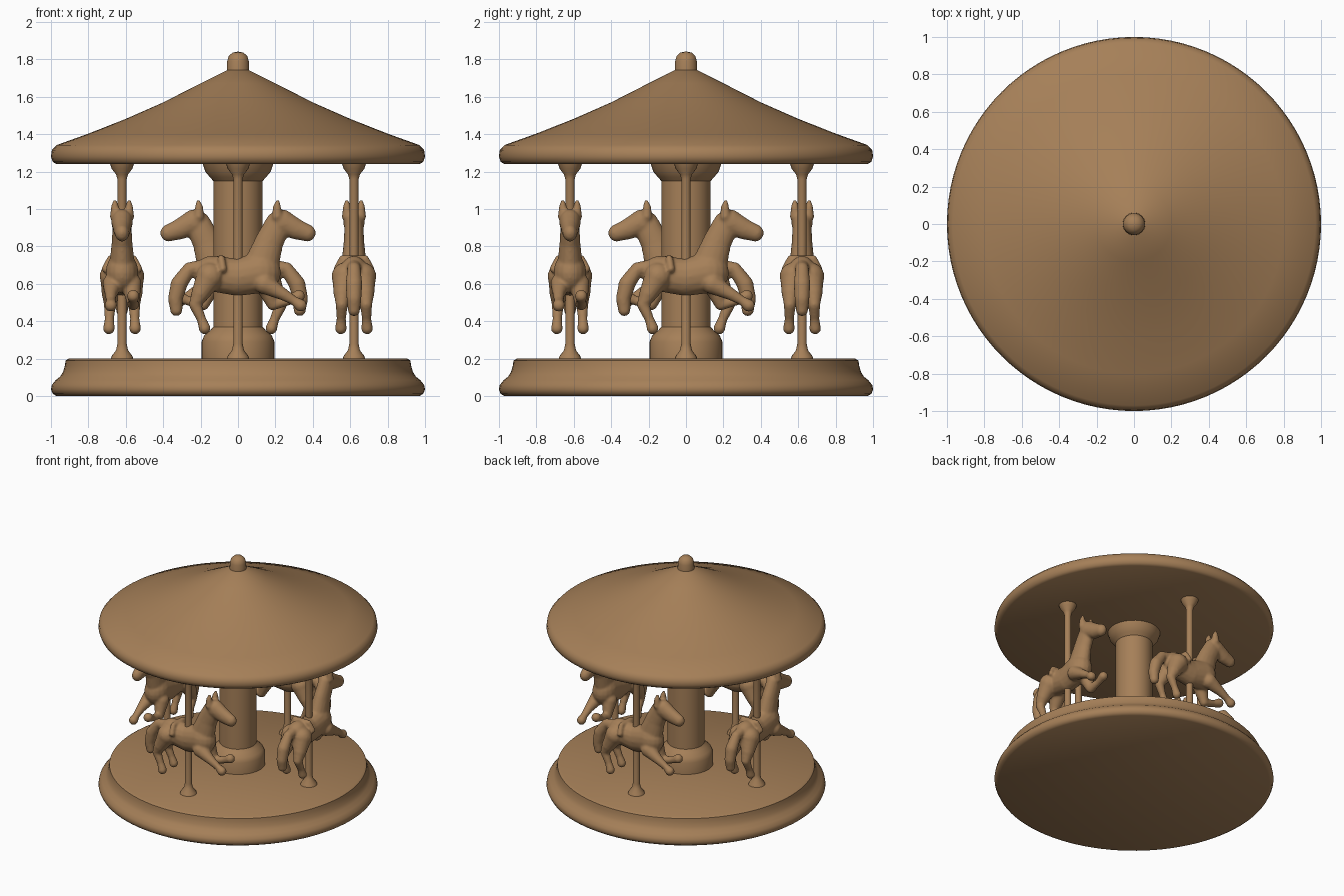
import bpy, bmesh, math
from mathutils import Vector, Matrix

if "Cube" in bpy.data.objects:
    bpy.data.objects.remove(bpy.data.objects["Cube"])

wood = bpy.data.materials.new("tan_wood")
wood.diffuse_color = (0.38, 0.215, 0.098, 1)
wood.use_nodes = True
wood.node_tree.nodes["Principled BSDF"].inputs["Base Color"].default_value = wood.diffuse_color


def finish(name, bm):
    mesh = bpy.data.meshes.new(name)
    bmesh.ops.recalc_face_normals(bm, faces=bm.faces)
    bm.to_mesh(mesh)
    bm.free()
    mesh.materials.append(wood)
    ob = bpy.data.objects.new(name, mesh)
    bpy.context.collection.objects.link(ob)
    return ob


def smooth(ob, angle=40):
    bpy.ops.object.select_all(action='DESELECT')
    ob.select_set(True)
    bpy.context.view_layer.objects.active = ob
    bpy.ops.object.shade_smooth_by_angle(angle=math.radians(angle))


def lathe(name, profile, segments, loc=(0, 0, 0)):
    """Revolve (radius, height) points about z; ends lie on the axis."""
    bm = bmesh.new()
    verts = [bm.verts.new((r, 0, z)) for r, z in profile]
    edges = [bm.edges.new(p) for p in zip(verts, verts[1:])]
    bmesh.ops.spin(bm, geom=verts + edges, cent=(0, 0, 0), axis=(0, 0, 1),
                   angle=math.tau, steps=segments, use_duplicate=False)
    bmesh.ops.remove_doubles(bm, verts=bm.verts, dist=0.0005)
    ob = finish(name, bm)
    ob.location = loc
    smooth(ob)
    return ob


def limb(bm, points, flat=1.0):
    """Tapered tube with round joints through (x, y, z, radius) points."""
    squash = Matrix.Diagonal((1, flat, 1, 1))
    for x, y, z, r in points:
        bmesh.ops.create_uvsphere(bm, u_segments=16, v_segments=10, radius=r,
                                  matrix=Matrix.Translation((x, y, z)) @ squash)
    for a, b in zip(points, points[1:]):
        p, q = Vector(a[:3]), Vector(b[:3])
        turn = (q - p).to_track_quat('Z', 'Y').to_matrix().to_4x4()
        bmesh.ops.create_cone(bm, cap_ends=True, segments=16, radius1=a[3],
                              radius2=b[3], depth=(q - p).length,
                              matrix=Matrix.Translation((p + q) / 2) @ squash_about(p, flat) @ turn)


def squash_about(p, flat):
    return Matrix.Diagonal((1, flat, 1, 1))


# Platform, roof and centre column
lathe("platform", [(0, 0), (0.97, 0), (0.99, 0.012), (1.0, 0.035), (0.995, 0.06),
                   (0.975, 0.085), (0.95, 0.105), (0.935, 0.13), (0.925, 0.165),
                   (0.922, 0.19), (0.905, 0.2), (0, 0.2)], 96)
lathe("roof", [(0, 1.24), (0.97, 1.24), (0.99, 1.252), (1.0, 1.28), (0.995, 1.315),
               (0.97, 1.342), (0.8, 1.403), (0.6, 1.482), (0.4, 1.57), (0.2, 1.672),
               (0.06, 1.742), (0, 1.75)], 96)
lathe("finial", [(0, 1.72), (0.06, 1.73), (0.058, 1.79), (0.05, 1.817),
                 (0.03, 1.836), (0, 1.842)], 32)
lathe("centre_column", [(0, 0.19), (0.195, 0.19), (0.195, 0.29), (0.18, 0.325),
                        (0.15, 0.35), (0.132, 0.37), (0.132, 1.15), (0.15, 1.17),
                        (0.175, 1.2), (0.19, 1.245), (0, 1.245)], 40)

# Horse facing +x
bm = bmesh.new()
# torso, neck, head, tail
limb(bm, [(-0.14, 0, 0.655, 0.095), (0, 0, 0.635, 0.1), (0.12, 0, 0.66, 0.11)], 0.8)
limb(bm, [(0.125, 0, 0.70, 0.095), (0.165, 0, 0.82, 0.077), (0.215, 0, 0.92, 0.07)], 0.72)
limb(bm, [(0.235, 0, 0.93, 0.068), (0.31, 0, 0.893, 0.056), (0.37, 0, 0.872, 0.046)], 0.85)
limb(bm, [(-0.19, 0, 0.69, 0.04), (-0.26, 0, 0.68, 0.036), (-0.315, 0, 0.6, 0.045),
          (-0.335, 0, 0.52, 0.04), (-0.33, 0, 0.46, 0.033)])
# saddle ridge
limb(bm, [(-0.08, -0.09, 0.68, 0.02), (-0.09, -0.06, 0.735, 0.02), (-0.09, 0.06, 0.735, 0.02),
          (-0.08, 0.09, 0.68, 0.02)])
for s in (-1, 1):
    # ears and hind legs
    limb(bm, [(0.21, s * 0.035, 0.96, 0.03), (0.208, s * 0.038, 1.01, 0.022),
              (0.213, s * 0.038, 1.04, 0.012)])
    limb(bm, [(-0.15, s * 0.045, 0.64, 0.075), (-0.2, s * 0.06, 0.55, 0.05),
              (-0.23, s * 0.065, 0.49, 0.033), (-0.195, s * 0.068, 0.41, 0.025),
              (-0.178, s * 0.07, 0.362, 0.032)])
# front legs, one reaching down and one folded up
limb(bm, [(0.14, -0.05, 0.6, 0.055), (0.24, -0.06, 0.545, 0.033),
          (0.30, -0.06, 0.51, 0.025), (0.335, -0.06, 0.485, 0.034)])
limb(bm, [(0.14, 0.05, 0.6, 0.055), (0.185, 0.06, 0.49, 0.032),
          (0.27, 0.06, 0.51, 0.025), (0.325, 0.06, 0.535, 0.034)])
horse = finish("horse", bm)
remesh = horse.modifiers.new("blend", 'REMESH')
remesh.mode = 'VOXEL'
remesh.voxel_size = 0.009
remesh.use_smooth_shade = True
soften = horse.modifiers.new("soften", 'SMOOTH')
soften.iterations = 4
soften.factor = 0.5

# Four horses on flared poles, all facing counter-clockwise
for i in range(4):
    a = math.tau * i / 4
    pos = (0.62 * math.sin(a), -0.62 * math.cos(a), 0)
    ob = horse if i == 0 else horse.copy()
    if i:
        ob.name = f"horse_{i + 1}"
        bpy.context.collection.objects.link(ob)
    ob.location = pos
    ob.rotation_euler.z = a
    lathe(f"pole_{i + 1}", [(0, 0.19), (0.062, 0.195), (0.055, 0.215), (0.032, 0.245),
                            (0.025, 0.28), (0.025, 1.16), (0.032, 1.185),
                            (0.055, 1.215), (0.065, 1.245), (0, 1.245)], 20, pos)
